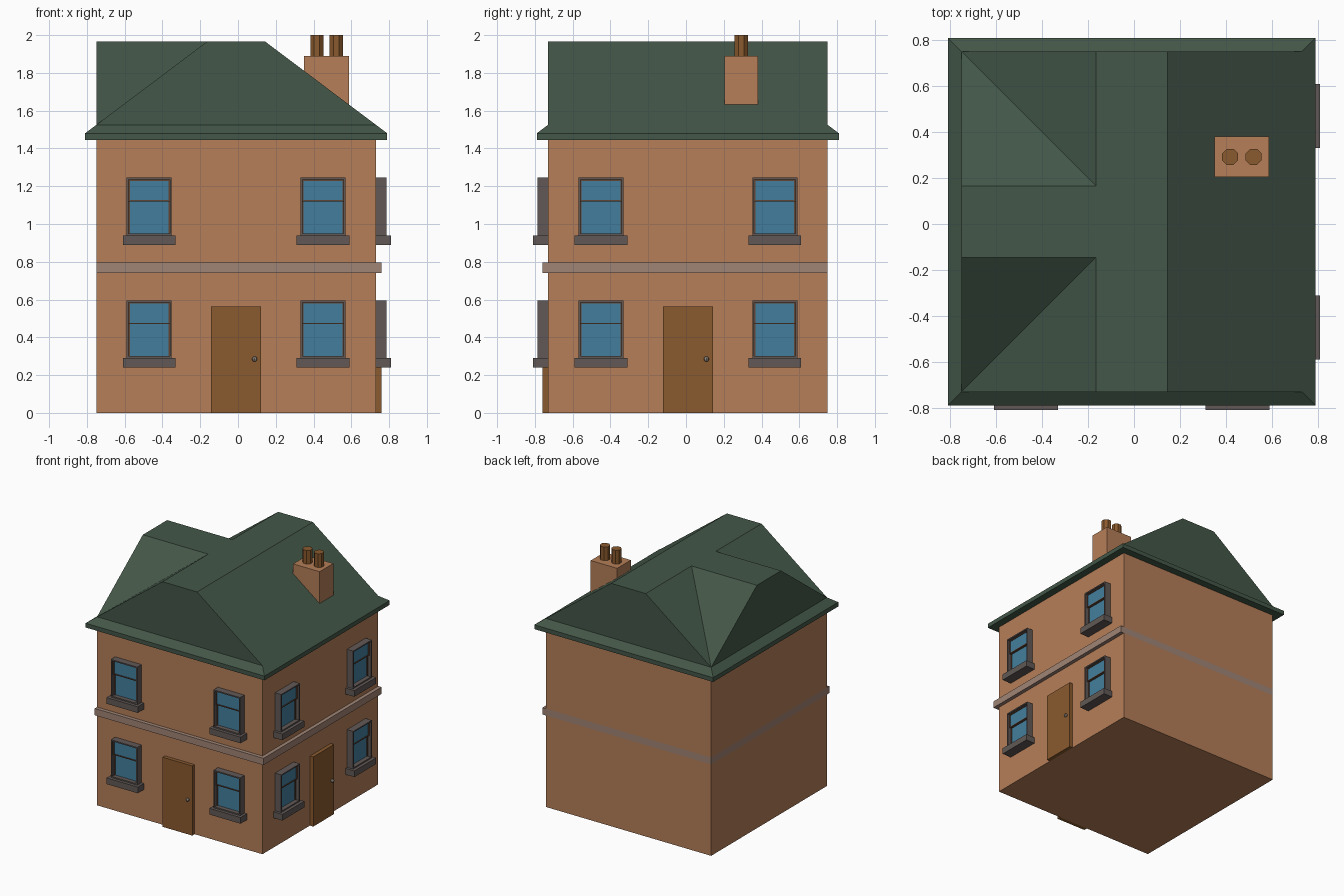
import bpy, bmesh, math
from mathutils import Matrix, Vector

if "Cube" in bpy.data.objects:
    bpy.data.objects.remove(bpy.data.objects["Cube"])


def mat(name, r, g, b):
    m = bpy.data.materials.new(name)
    lin = [((c / 255 + 0.055) / 1.055) ** 2.4 for c in (r, g, b)]
    m.diffuse_color = (*lin, 1)
    m.use_nodes = True
    m.node_tree.nodes["Principled BSDF"].inputs["Base Color"].default_value = m.diffuse_color
    return m


BRICK = mat("brick", 181, 126, 88)
GREEN = mat("roof green", 67, 87, 72)
BAND = mat("pale stone", 160, 132, 117)
STONE = mat("dark stone", 97, 89, 86)
WOOD = mat("wood", 138, 90, 46)
SASH = mat("sash brown", 100, 70, 52)
GLASS = mat("glass blue", 68, 127, 158)
METAL = mat("knob metal", 150, 138, 128)

CX, CY, HALF = -0.01, 0.01, 0.74      # wall centre and half width
CENTRE = Matrix.Translation((CX, CY, 0))


def finish(name, bm, material, matrix=CENTRE):
    bm.transform(matrix)
    bmesh.ops.recalc_face_normals(bm, faces=bm.faces)
    me = bpy.data.meshes.new(name)
    bm.to_mesh(me)
    bm.free()
    me.materials.append(material)
    ob = bpy.data.objects.new(name, me)
    bpy.context.collection.objects.link(ob)
    return ob


def add_box(bm, x0, x1, y0, y1, z0, z1):
    m = Matrix.Translation(((x0 + x1) / 2, (y0 + y1) / 2, (z0 + z1) / 2)) \
        @ Matrix.Diagonal((x1 - x0, y1 - y0, z1 - z0, 1))
    bmesh.ops.create_cube(bm, size=1, matrix=m)


def boxes(name, material, dims, matrix=CENTRE):
    bm = bmesh.new()
    for d in dims:
        add_box(bm, *d)
    return finish(name, bm, material, matrix)


def ring(u, w, z0, z1, t, d0, d1):
    """Four bars around an opening; depth d is measured out of the wall."""
    y0, y1 = -HALF - d1, -HALF - d0
    return [(u - w, u - w + t, y0, y1, z0, z1),
            (u + w - t, u + w, y0, y1, z0, z1),
            (u - w + t, u + w - t, y0, y1, z0, z0 + t),
            (u - w + t, u + w - t, y0, y1, z1 - t, z1)]


# Walls in two storeys, with the stone band between
H = HALF
boxes("lower_walls", BRICK, [(-H, H, -H, H, 0, 0.74)])
boxes("upper_walls", BRICK, [(-H, H, -H, H, 0.795, 1.445)])
boxes("stone_band", BAND, [(-H, H + 0.03, -H - 0.03, H, 0.74, 0.795)])

# Roof: eaves, three gable ends, one full slope and two valleys
bm = bmesh.new()
E, R = 0.80, 0.155


def square(s, z):
    return [bm.verts.new((x * s, y * s, z)) for x, y in ((-1, -1), (1, -1), (1, 1), (-1, 1))]


low, mid, top = square(E, 1.445), square(E, 1.48), square(H, 1.525)
bm.faces.new(low)
for a, b in ((low, mid), (mid, top)):
    for i in range(4):
        j = (i + 1) % 4
        bm.faces.new((a[i], a[j], b[j], b[i]))
fl, fr, br, bl = top
f1, f2, b2, b1, i2, l2, l1, i1 = ridge = [
    bm.verts.new((x, y, 1.965)) for x, y in
    ((-R, -H), (R, -H), (R, H), (-R, H), (-R, R), (-H, R), (-H, -R), (-R, -R))]
for f in ((fl, fr, f2, f1), (br, bl, b1, b2), (bl, fl, l1, l2), (fr, br, b2, f2),
          (fl, f1, i1), (fl, i1, l1), (bl, l2, i2), (bl, i2, b1), ridge):
    bm.faces.new(f)
finish("roof", bm, GREEN)

# Chimney and its two pots
boxes("chimney", BRICK, [(0.35, 0.587, 0.205, 0.38, 1.58, 1.89)], Matrix())
for k, x in enumerate((0.418, 0.52)):
    bm = bmesh.new()
    bmesh.ops.create_cone(bm, cap_ends=True, segments=8, radius1=0.038, radius2=0.038, depth=0.13,
                          matrix=Matrix.Translation((x, 0.292, 1.935)) @ Matrix.Rotation(math.pi / 8, 4, 'Z'))
    finish(f"chimney_pot_{k + 1}", bm, WOOD, Matrix())

# Door and windows, repeated on the front and right walls
for side, angle in (("front", 0), ("right", math.pi / 2)):
    M = CENTRE @ Matrix.Rotation(angle, 4, 'Z')
    boxes(f"{side}_door", WOOD, [(-0.133, 0.133, -H - 0.03, -H, 0, 0.563)], M)
    bm = bmesh.new()
    bmesh.ops.create_uvsphere(bm, u_segments=8, v_segments=6, radius=0.014,
                              matrix=Matrix.Translation((0.098, -H - 0.04, 0.285)))
    finish(f"{side}_door_knob", bm, METAL, M)
    for floor, z in (("lower", 0.29), ("upper", 0.94)):
        for hand, u in (("left", -0.46), ("right", 0.46)):
            n = f"{side}_{floor}_{hand}_window"
            boxes(n + "_sill", STONE, [(u - 0.14, u + 0.14, -H - 0.08, -H, z - 0.05, z)], M)
            boxes(n + "_frame", STONE, ring(u, 0.119, z, z + 0.305, 0.01, 0, 0.055), M)
            # bottom sash sits slightly behind the top sash
            w = 0.109
            boxes(n + "_sashes", SASH,
                  ring(u, w, z, z + 0.19, 0.007, 0, 0.026)
                  + ring(u, w, z + 0.18, z + 0.295, 0.007, 0, 0.04), M)
            boxes(n + "_glass", GLASS,
                  [(u - w + 0.004, u + w - 0.004, -H - 0.02, -H, z + 0.004, z + 0.186),
                   (u - w + 0.004, u + w - 0.004, -H - 0.034, -H, z + 0.184, z + 0.291)], M)
